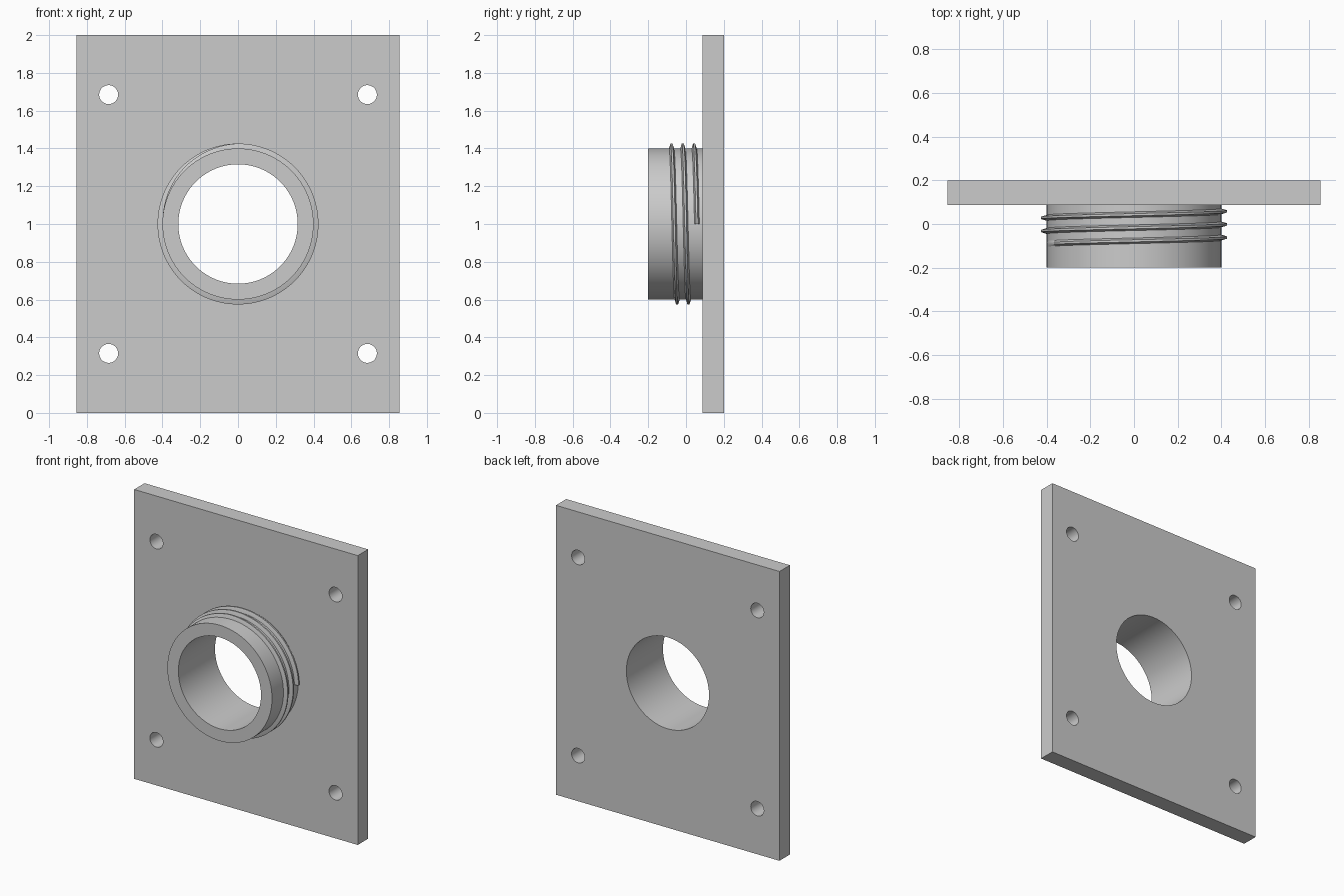
import bpy, bmesh
from math import pi, sin, cos, radians

if "Cube" in bpy.data.objects:
    bpy.data.objects.remove(bpy.data.objects["Cube"])

CZ = 1.0          # height of the collar axis
BORE, OUTER = 0.316, 0.40
PLATE_Y0, PLATE_Y1 = 0.087, 0.20


def make_object(name, bm, smooth=True):
    bmesh.ops.recalc_face_normals(bm, faces=bm.faces)
    me = bpy.data.meshes.new(name)
    bm.to_mesh(me)
    bm.free()
    ob = bpy.data.objects.new(name, me)
    bpy.context.collection.objects.link(ob)
    bpy.ops.object.select_all(action='DESELECT')
    bpy.context.view_layer.objects.active = ob
    ob.select_set(True)
    if smooth:
        bpy.ops.object.shade_smooth_by_angle(angle=radians(30))
    return ob


def sweep(sections, closed):
    """Bridge a row of cross-sections into a skin, capping open ends."""
    bm = bmesh.new()
    rings = [[bm.verts.new(p) for p in s] for s in sections]
    n = len(rings[0])
    for i in range(len(rings) if closed else len(rings) - 1):
        a, b = rings[i], rings[(i + 1) % len(rings)]
        for j in range(n):
            k = (j + 1) % n
            bm.faces.new((a[j], a[k], b[k], b[j]))
    if not closed:
        bm.faces.new(rings[0])
        bm.faces.new(rings[-1])
    return bm


def polar(r, y, a):
    return (r * cos(a), y, CZ + r * sin(a))


def cut_hole(target, x, z, r, sides):
    bpy.ops.mesh.primitive_cylinder_add(vertices=sides, radius=r, depth=1,
                                        location=(x, 0.15, z), rotation=(pi / 2, 0, 0))
    cutter = bpy.context.object
    mod = target.modifiers.new("hole", 'BOOLEAN')
    mod.operation, mod.solver, mod.object = 'DIFFERENCE', 'EXACT', cutter
    bpy.context.view_layer.objects.active = target
    bpy.ops.object.modifier_apply(modifier=mod.name)
    bpy.data.objects.remove(cutter)


# Mounting plate with central bore and four screw holes
bm = bmesh.new()
bmesh.ops.create_cube(bm, size=1)
for v in bm.verts:
    v.co = (v.co.x * 1.71, (PLATE_Y0 + PLATE_Y1) / 2 + v.co.y * (PLATE_Y1 - PLATE_Y0),
            CZ + v.co.z * 2)
plate = make_object("mounting_plate", bm, smooth=False)
cut_hole(plate, 0, CZ, BORE, 128)
for sx in (-1, 1):
    for sz in (-1, 1):
        cut_hole(plate, sx * 0.685, CZ + sz * 0.685, 0.05, 48)
bpy.ops.object.select_all(action='DESELECT')
plate.select_set(True)
bpy.ops.object.shade_smooth_by_angle(angle=radians(30))

# Hollow collar, lathed around the y axis
profile = [(BORE, -0.2), (OUTER, -0.2), (OUTER, PLATE_Y0), (BORE, PLATE_Y0)]
rings = [[polar(r, y, 2 * pi * i / 128) for r, y in profile] for i in range(128)]
make_object("collar", sweep(rings, True))

# Screw thread: blunt start near the plate, fading into the collar after 2.5 turns
TURNS, PITCH, STEPS = 2.5, 0.06, 320
rings = []
for i in range(STEPS + 1):
    t = TURNS * i / STEPS
    a, y = 2 * pi * t, 0.058 - PITCH * t
    fade = min(1.0, (TURNS - t) / 0.25)
    tip = OUTER - 0.002 + 0.028 * fade
    rings.append([polar(r, y + d, a) for r, d in
                  ((0.39, -0.014), (OUTER, -0.013), (tip, -0.005),
                   (tip, 0.005), (OUTER, 0.013), (0.39, 0.014))])
make_object("screw_thread", sweep(rings, False))
